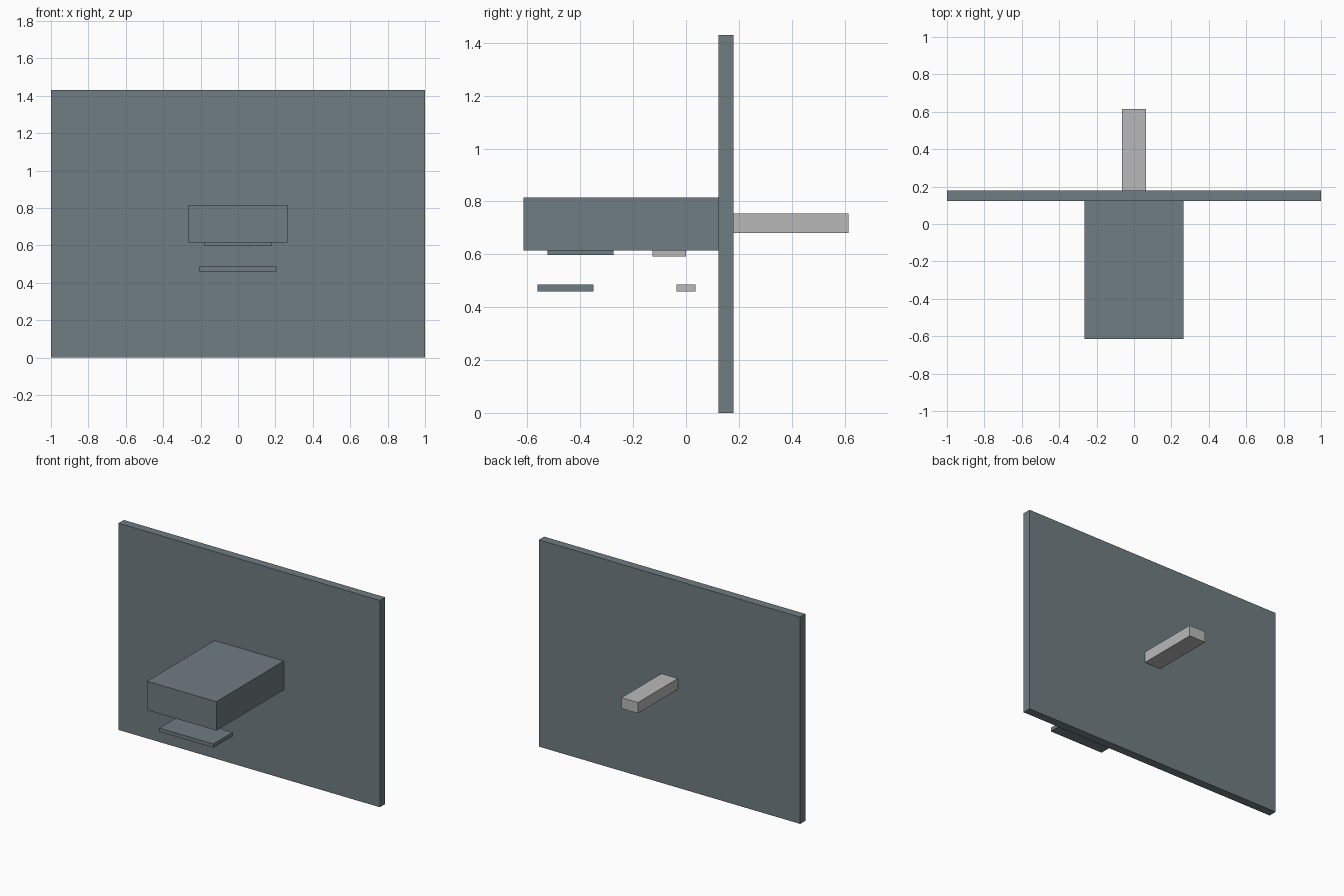
import bpy

if "Cube" in bpy.data.objects:
    bpy.data.objects.remove(bpy.data.objects["Cube"])


def make_material(name, color):
    mat = bpy.data.materials.new(name)
    mat.diffuse_color = (*color, 1.0)
    mat.use_nodes = True
    mat.node_tree.nodes["Principled BSDF"].inputs["Base Color"].default_value = mat.diffuse_color
    return mat


slate = make_material("slate grey", (0.16, 0.205, 0.223))
light = make_material("light grey", (0.485, 0.485, 0.485))


def box(name, x, y, z, mat):
    """Axis-aligned box from (min, max) ranges."""
    bpy.ops.mesh.primitive_cube_add(size=1)
    ob = bpy.context.object
    ob.name = name
    ranges = (x, y, z)
    for v in ob.data.vertices:
        v.co = [(r[0] + r[1]) / 2 + c * (r[1] - r[0]) for r, c in zip(ranges, v.co)]
    ob.data.materials.append(mat)
    return ob


# Upright panel
box("wall_panel", (-1, 1), (0.122, 0.18), (0, 1.43), slate)

# Block projecting from the front, and bar projecting from the back
box("front_block", (-0.265, 0.265), (-0.615, 0.122), (0.615, 0.815), slate)
box("rear_bar", (-0.063, 0.063), (0.18, 0.615), (0.68, 0.755), light)

# Thin plate and small pad under the block
box("under_plate", (-0.18, 0.18), (-0.523, -0.275), (0.597, 0.615), slate)
box("under_pad", (-0.063, 0.063), (-0.127, 0.0), (0.592, 0.615), light)

# Separate lower plate and small lower pad
box("lower_plate", (-0.208, 0.205), (-0.562, -0.35), (0.46, 0.486), slate)
box("lower_pad", (-0.063, 0.063), (-0.035, 0.035), (0.46, 0.486), light)
